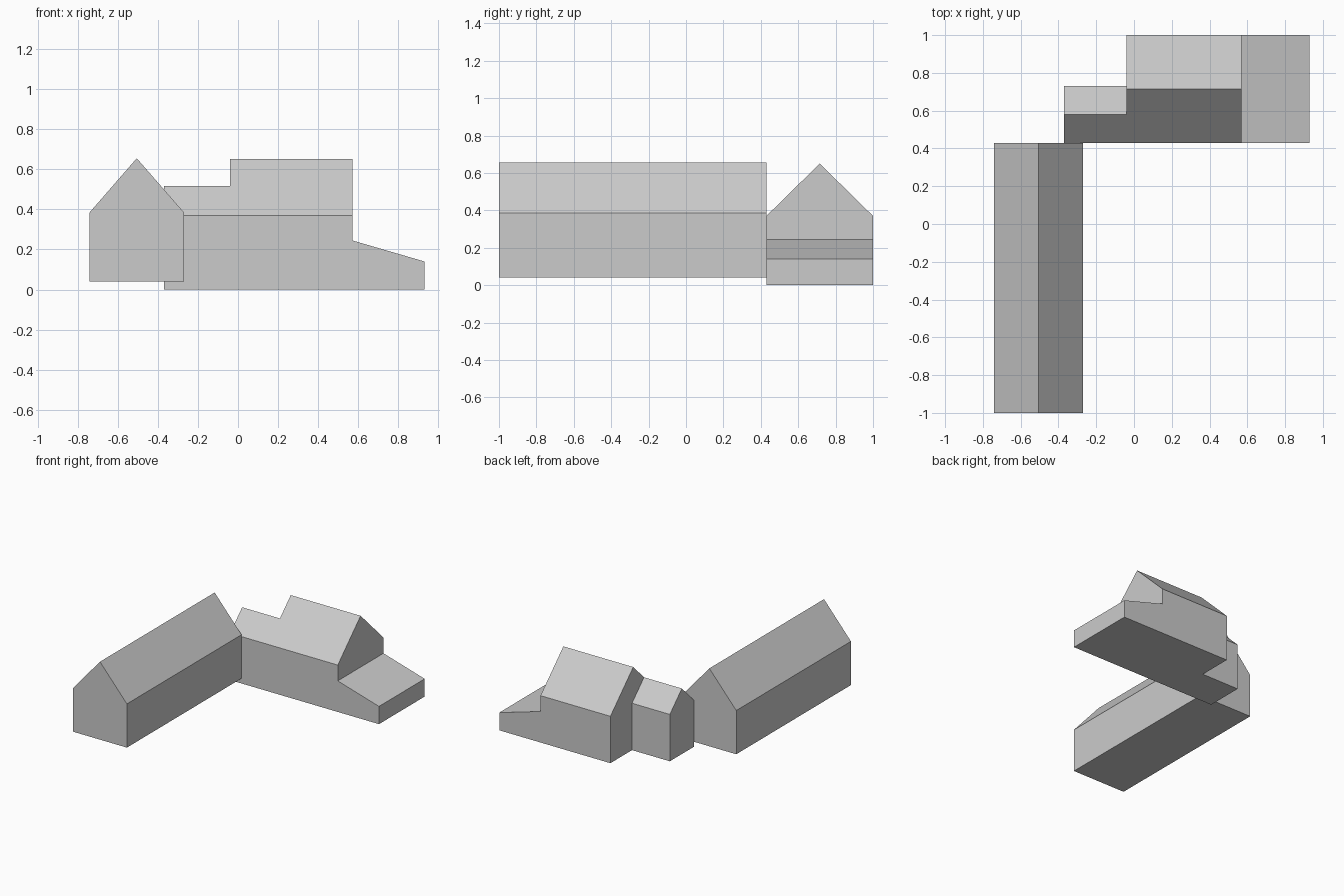
import bpy, bmesh, math
from mathutils import Vector

if "Cube" in bpy.data.objects:
    bpy.data.objects.remove(bpy.data.objects["Cube"])


def prism(name, profile, to_world, start, end):
    """Extrude a closed 2D profile between two positions on the third axis."""
    bm = bmesh.new()
    face = bm.faces.new([bm.verts.new(to_world(u, v, start)) for u, v in profile])
    new = bmesh.ops.extrude_face_region(bm, geom=[face])["geom"]
    shift = Vector(to_world(0, 0, end)) - Vector(to_world(0, 0, start))
    bmesh.ops.translate(bm, vec=shift, verts=[g for g in new if isinstance(g, bmesh.types.BMVert)])
    bmesh.ops.recalc_face_normals(bm, faces=bm.faces)
    mesh = bpy.data.meshes.new(name)
    bm.to_mesh(mesh)
    bm.free()
    obj = bpy.data.objects.new(name, mesh)
    bpy.context.collection.objects.link(obj)
    return obj


def gable(lo, hi, base, eaves, ridge):
    return [(lo, base), (hi, base), (hi, eaves), ((lo + hi) / 2, ridge), (lo, eaves)]


def along_x(u, v, w):
    return (w, u, v)


def along_y(u, v, w):
    return (u, w, v)


# Long wing with its ridge running front to back
prism("long_wing", gable(-0.74, -0.27, 0.04, 0.385, 0.655), along_y, -1.0, 0.43)

# Main house, narrower link and sloping lean-to share one front wall
PITCH = 0.28 / 0.285
house = prism("main_house", gable(0.43, 1.0, 0, 0.37, 0.37 + 0.285 * PITCH), along_x, -0.04, 0.57)
link = prism("link_block", gable(0.43, 0.73, 0, 0.37, 0.37 + 0.15 * PITCH), along_x, -0.37, -0.04)
lean_to = prism("lean_to", [(0.57, 0), (0.93, 0), (0.93, 0.14), (0.57, 0.245)], along_y, 0.43, 1.0)

# Join the blocks into one shell without inner walls
for part in (link, lean_to):
    mod = house.modifiers.new("join_" + part.name, "BOOLEAN")
    mod.operation, mod.solver, mod.object = "UNION", "EXACT", part
bpy.context.view_layer.update()
joined = bpy.data.meshes.new_from_object(house.evaluated_get(bpy.context.evaluated_depsgraph_get()))
house.modifiers.clear()
house.data = joined
for part in (link, lean_to):
    bpy.data.objects.remove(part)

# Merge flush walls and roof slopes into single flat faces
bm = bmesh.new()
bm.from_mesh(joined)
bmesh.ops.remove_doubles(bm, verts=bm.verts, dist=0.0005)
bmesh.ops.dissolve_limit(bm, angle_limit=math.radians(1), verts=bm.verts, edges=bm.edges)
bm.to_mesh(joined)
bm.free()
